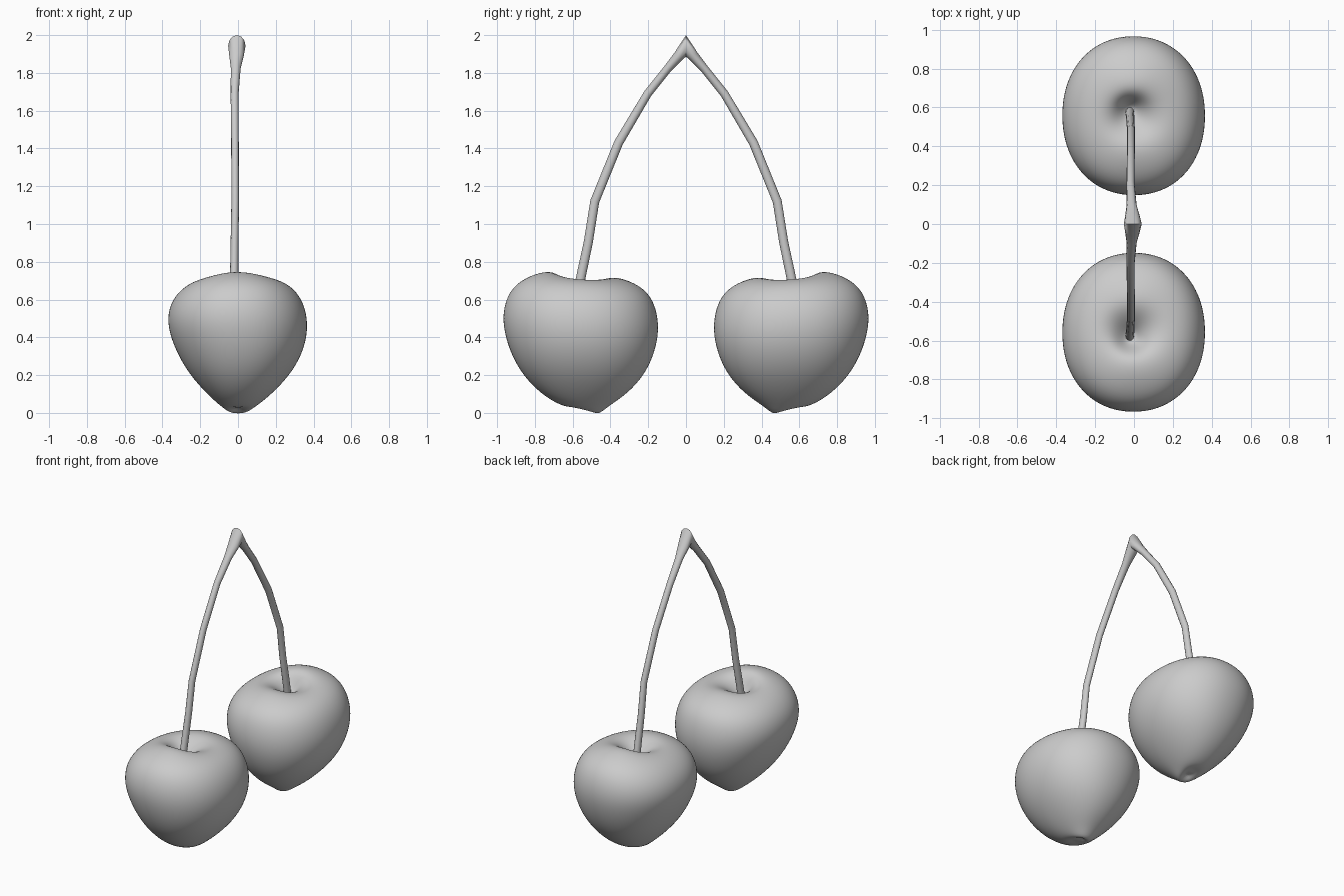
import bpy
import bmesh
from math import sin, cos, pi, radians
from mathutils import Vector

cube = bpy.data.objects.get("Cube")
if cube:
    bpy.data.objects.remove(cube, do_unlink=True)


def loft(name, rings, angle):
    """Skin closed rings of points into a capped, smooth-shaded object."""
    bm = bmesh.new()
    loops = [[bm.verts.new(p) for p in ring] for ring in rings]
    n = len(loops[0])
    for a, b in zip(loops, loops[1:]):
        for i in range(n):
            j = (i + 1) % n
            bm.faces.new((a[i], a[j], b[j], b[i]))
    for loop in (loops[0], loops[-1]):
        centre = sum((v.co for v in loop), Vector()) / n
        tip = bm.verts.new(centre)
        for i in range(n):
            bm.faces.new((loop[i], loop[(i + 1) % n], tip))
    bmesh.ops.recalc_face_normals(bm, faces=bm.faces)
    mesh = bpy.data.meshes.new(name)
    bm.to_mesh(mesh)
    bm.free()
    obj = bpy.data.objects.new(name, mesh)
    bpy.context.collection.objects.link(obj)
    bpy.ops.object.select_all(action="DESELECT")
    obj.select_set(True)
    bpy.context.view_layer.objects.active = obj
    bpy.ops.object.shade_smooth_by_angle(angle=radians(angle))
    return obj


# Fruit sections: height, x min, x max, y min, y max, tilt, saddle
SECTIONS = [
    (.025, -.02, .02, .51, .56, 0, 0),
    (.008, -.05, .05, .47, .59, .05, 0),
    (.03, -.085, .09, .42, .65, 0, 0),
    (.10, -.165, .18, .31, .77, 0, 0),
    (.20, -.255, .275, .22, .865, 0, 0),
    (.30, -.315, .335, .172, .922, 0, 0),
    (.40, -.358, .366, .146, .957, 0, 0),
    (.50, -.378, .370, .145, .973, 0, 0),
    (.60, -.352, .342, .173, .957, 0, 0),
    (.675, -.28, .28, .23, .905, .02, 0),
    (.715, -.20, .20, .32, .80, .03, .008),
    (.722, -.15, .14, .40, .715, .03, .015),
    (.70, -.105, .085, .465, .665, .03, .01),
    (.65, -.065, .035, .52, .625, 0, 0),
    (.625, -.04, .01, .55, .60, 0, 0),
]


def fruit(name, side):
    rings = []
    for z, x0, x1, y0, y1, tilt, saddle in SECTIONS:
        ring = []
        for i in range(32):
            a = 2 * pi * i / 32
            c, s = cos(a), sin(a)
            r = (abs(c) ** 2.15 + abs(s) ** 2.15) ** (-1 / 2.15)
            x = (x0 + x1) / 2 + (x1 - x0) / 2 * r * c
            y = (y0 + y1) / 2 + (y1 - y0) / 2 * r * s
            ring.append((x, side * y, z + tilt * s * .5 - saddle * cos(2 * a)))
        rings.append(ring)
    obj = loft(name, rings, 180)
    sub = obj.modifiers.new("Smooth", "SUBSURF")
    sub.levels = sub.render_levels = 2


fruit("fruit_back", 1)
fruit("fruit_front", -1)

# Stem half: x, y, z, radius across x, radius in the bending plane
half = [
    (-.022, .578, .61, .022, .026),
    (-.02, .552, .74, .022, .025),
    (-.018, .517, .905, .021, .024),
    (-.015, .483, 1.12, .020, .024),
    (-.016, .357, 1.43, .020, .024),
    (-.018, .203, 1.69, .021, .022),
    (-.012, .095, 1.825, .026, .022),
    (-.008, .040, 1.888, .038, .028),
]
peak = [(-.006, 0, 1.943, .046, .057)]
path = half + peak + [(x, -y, z, a, b) for x, y, z, a, b in reversed(half)]

rings = []
for k, (x, y, z, across, thick) in enumerate(path):
    before, after = path[max(k - 1, 0)], path[min(k + 1, len(path) - 1)]
    tangent = Vector((0, after[1] - before[1], after[2] - before[2])).normalized()
    normal = Vector((0, -tangent.z, tangent.y))
    rings.append([Vector((x, y, z)) + Vector((across * cos(t), 0, 0)) + normal * thick * sin(t)
                  for t in (2 * pi * i / 12 for i in range(12))])
loft("forked_stem", rings, 50)
